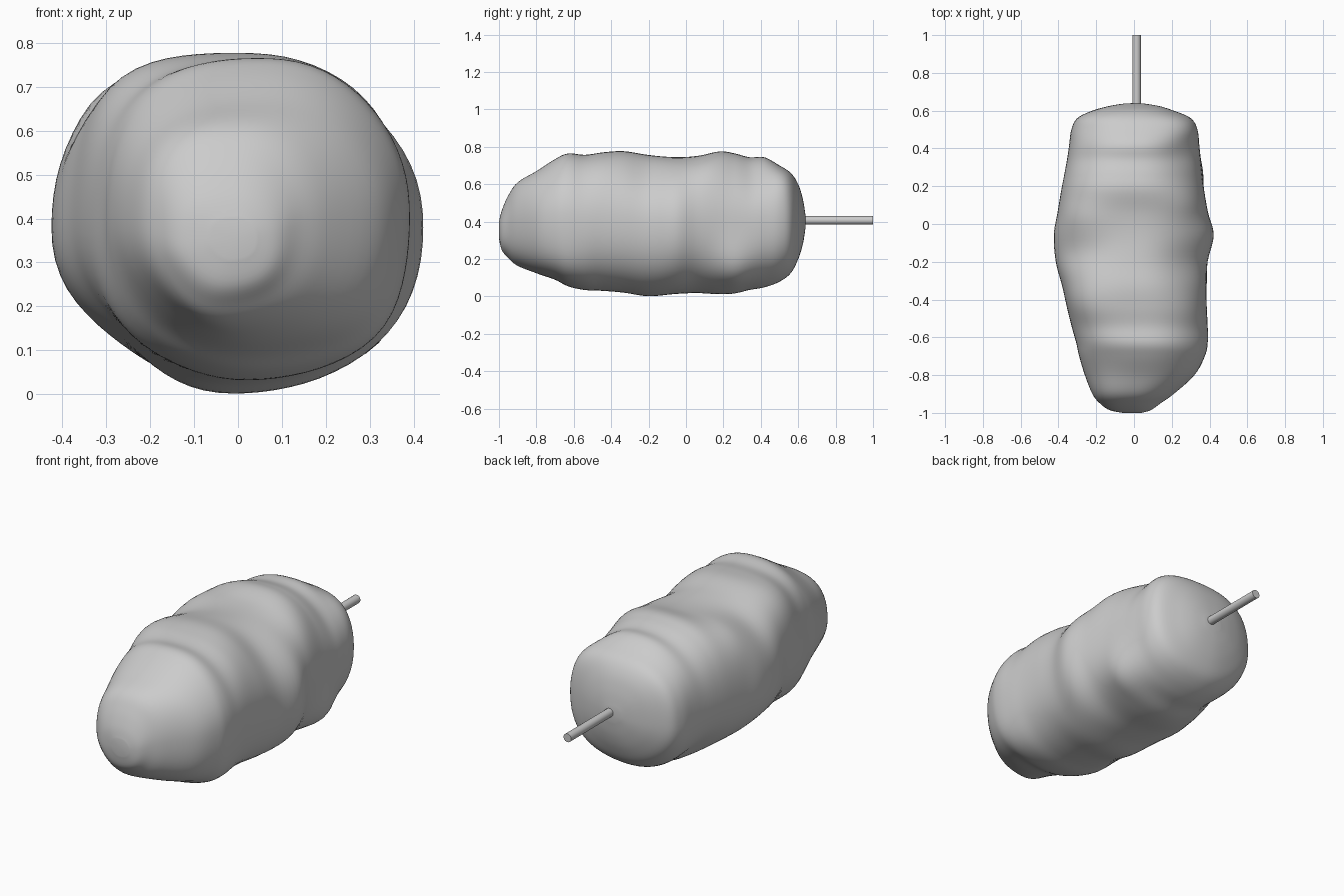
import bpy, bmesh
from math import sin, cos, pi, exp

# Batter cross-section extents: y, left, right, bottom, top
STATIONS = [
    (-1.0, -0.06, 0.04, 0.31, 0.40), (-0.985, -0.13, 0.09, 0.25, 0.46),
    (-0.95, -0.18, 0.14, 0.21, 0.54), (-0.9, -0.22, 0.21, 0.17, 0.61),
    (-0.8, -0.26, 0.32, 0.125, 0.67), (-0.7, -0.29, 0.375, 0.09, 0.735),
    (-0.63, -0.305, 0.39, 0.055, 0.765), (-0.54, -0.33, 0.39, 0.035, 0.757),
    (-0.44, -0.355, 0.385, 0.03, 0.77), (-0.33, -0.38, 0.385, 0.02, 0.776),
    (-0.2, -0.415, 0.39, 0.001, 0.757), (-0.06, -0.425, 0.422, 0.013, 0.745),
    (0.06, -0.405, 0.392, 0.018, 0.75), (0.18, -0.385, 0.37, 0.012, 0.775),
    (0.26, -0.37, 0.36, 0.016, 0.765), (0.34, -0.355, 0.352, 0.035, 0.745),
    (0.42, -0.342, 0.345, 0.05, 0.745), (0.5, -0.33, 0.335, 0.08, 0.70),
    (0.56, -0.30, 0.30, 0.125, 0.66), (0.6, -0.22, 0.21, 0.20, 0.60),
    (0.625, -0.13, 0.13, 0.28, 0.52), (0.638, -0.05, 0.05, 0.36, 0.44),
]
# Local swellings and dents: y, angle (0 = +x, pi/2 = up), y size, angle size, amount
LUMPS = [
    # top right
    (0.53, 0.75, 0.08, 0.4, 0.10), (0.39, 0.8, 0.07, 0.4, -0.03),
    (0.10, 0.8, 0.10, 0.4, 0.06), (-0.2, 0.8, 0.10, 0.4, -0.02),
    (-0.45, 0.8, 0.10, 0.4, 0.03), (-0.85, 0.8, 0.10, 0.4, 0.03),
    # top left
    (0.42, 2.25, 0.12, 0.4, -0.04), (0.05, 2.3, 0.09, 0.4, 0.05),
    (-0.15, 2.3, 0.08, 0.4, -0.04), (-0.42, 2.3, 0.12, 0.4, 0.05),
    (-0.72, 2.2, 0.10, 0.4, -0.03),
    # bottom left
    (0.48, 3.9, 0.10, 0.5, 0.05), (0.27, 3.9, 0.10, 0.4, -0.05),
    (-0.2, 3.9, 0.14, 0.4, -0.07), (-0.6, 3.9, 0.15, 0.4, 0.08),
    (-0.93, 4.3, 0.08, 0.6, 0.05),
    # bottom right
    (0.28, -0.62, 0.12, 0.35, 0.11), (0.03, -0.8, 0.10, 0.4, -0.02),
    (-0.67, -0.75, 0.14, 0.35, 0.05),
]
SIDES, STEPS = 72, 5


def spline(a, b, c, d, t):
    return tuple(0.5 * (2*q + (r-p)*t + (2*p-5*q+4*r-s)*t*t + (3*q-p-3*r+s)*t**3)
                 for p, q, r, s in zip(a, b, c, d))


def section(st):
    y, left, right, low, high = st
    cx, cz = (left + right) / 2, (low + high) / 2
    a, b = (right - left) / 2, (high - low) / 2
    pts = []
    for i in range(SIDES):
        th = 2 * pi * i / SIDES
        c, s = cos(th), sin(th)
        # squarer at the top left and bottom right, flatter at the bottom left
        n = 2.2 - 0.22 * sin(2 * th) + 0.15 * s
        r = (abs(c / a)**n + abs(s / b)**n) ** (-1 / n)
        for ly, la, sy, sa, amt in LUMPS:
            d = (th - la + pi) % (2 * pi) - pi
            r *= 1 + amt * exp(-((y - ly) / sy)**2 - (d / sa)**2)
        pts.append((cx + r * c, y, cz + r * s))
    return pts


# Lumpy batter body
rings, last = [], len(STATIONS) - 1
for k in range(last):
    quad = [STATIONS[min(max(k + o, 0), last)] for o in (-1, 0, 1, 2)]
    rings += [section(spline(*quad, j / STEPS)) for j in range(STEPS)]
rings.append(section(STATIONS[-1]))

bm = bmesh.new()
loops = [[bm.verts.new(p) for p in ring] for ring in rings]
for u, v in zip(loops, loops[1:]):
    for i in range(SIDES):
        j = (i + 1) % SIDES
        bm.faces.new((u[i], u[j], v[j], v[i]))
for loop, tip in ((loops[0], (-0.01, -1.0, 0.355)), (loops[-1], (0, 0.64, 0.4))):
    pole = bm.verts.new(tip)
    for i in range(SIDES):
        bm.faces.new((loop[i], loop[(i + 1) % SIDES], pole))
bmesh.ops.recalc_face_normals(bm, faces=bm.faces)
mesh = bpy.data.meshes.new("batter_body")
bm.to_mesh(mesh)
bm.free()
mesh.shade_smooth()
body = bpy.data.objects.new("batter_body", mesh)
bpy.context.collection.objects.link(body)

# Wooden stick
bpy.ops.mesh.primitive_cylinder_add(vertices=24, radius=0.023, depth=0.6,
                                    location=(0.014, 0.7, 0.407), rotation=(pi / 2, 0, 0))
stick = bpy.context.object
stick.name = "stick"
bpy.ops.object.shade_smooth_by_angle()
